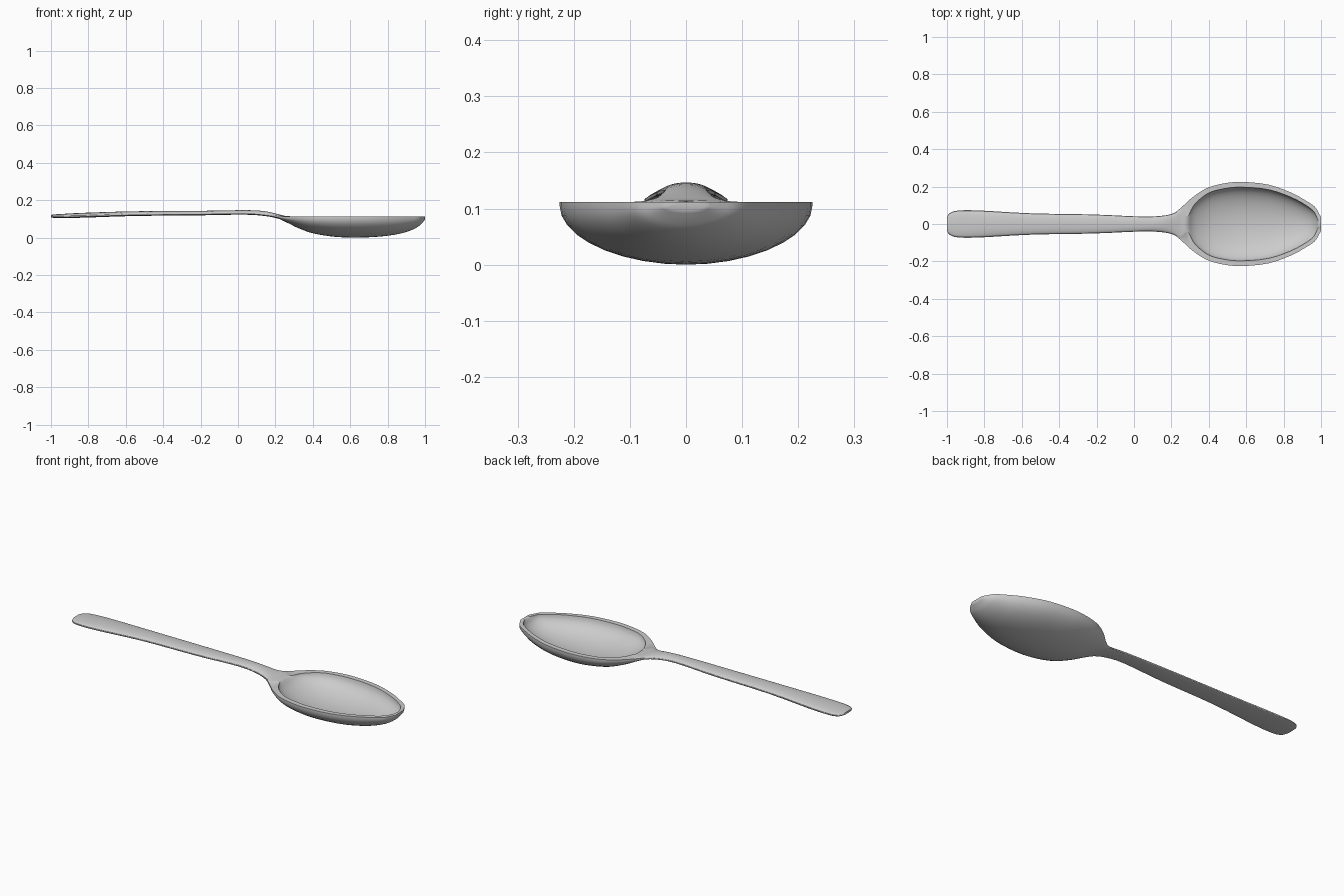
import bpy, bmesh, math

if "Cube" in bpy.data.objects:
    bpy.data.objects.remove(bpy.data.objects["Cube"])

# Stations along the spoon:
# x, half width, edge z, bottom centre z, top centre z, inner width ratio
STATIONS = [
    (-1.00, .035, .116, .109, .121, .95),
    (-.985, .058, .115, .106, .124, .95),
    (-.94, .072, .116, .105, .127, .96),
    (-.82, .072, .119, .107, .133, .96),
    (-.55, .057, .127, .116, .141, .96),
    (-.22, .051, .130, .119, .143, .96),
    (.03, .040, .134, .123, .147, .96),
    (.14, .043, .126, .116, .142, .96),
    (.21, .057, .117, .103, .127, .95),
    (.25, .086, .113, .086, .117, .85),
    (.285, .118, .112, .069, .112, .35),
    (.32, .148, .112, .052, .080, .68),
    (.39, .192, .112, .026, .047, .84),
    (.48, .217, .112, .009, .027, .87),
    (.58, .225, .112, .001, .018, .875),
    (.72, .210, .112, .003, .020, .875),
    (.84, .168, .112, .016, .033, .85),
    (.92, .124, .112, .037, .053, .80),
    (.965, .094, .112, .060, .080, .66),
    (.985, .064, .112, .078, .111, .30),
    (1.00, .036, .112, .097, .112, .30),
]
STEPS = 3      # smooth steps between stations
HALF = 9       # points per half cross-section
LIP = .008     # thickness of the rim edge


def catmull(a, b, c, d, t):
    return [.5 * (2 * q + (r - p) * t + (2 * p - 5 * q + 4 * r - s) * t * t
                  + (3 * q - p - 3 * r + s) * t ** 3)
            for p, q, r, s in zip(a, b, c, d)]


def smooth_stations(rows):
    out = []
    n = len(rows)
    for i in range(n - 1):
        quad = rows[max(i - 1, 0)], rows[i], rows[i + 1], rows[min(i + 2, n - 1)]
        out += [catmull(*quad, k / STEPS) for k in range(STEPS)]
    return out + [list(rows[-1])]


def section(x, w, ze, zb, zt, ratio):
    """Closed ring: rounded underside, thin edge, rim and hollow or domed top."""
    angles = [math.pi * k / (2 * HALF) for k in range(2 * HALF + 1)]
    lip = min(LIP, (ze - zb) * .5)
    under = [(x, -w * math.cos(a), ze - lip - (ze - lip - zb) * math.sin(a) ** 1.05)
             for a in angles]
    top = [(x, w * ratio * math.cos(a), ze + (zt - ze) * math.sin(a))
           for a in angles]
    return under + [(x, w, ze)] + top + [(x, -w, ze)]


# Spoon: bowl and handle lofted as one skin
bm = bmesh.new()
rings = [[bm.verts.new(p) for p in section(*s)] for s in smooth_stations(STATIONS)]
for a, b in zip(rings, rings[1:]):
    for i in range(len(a)):
        j = (i + 1) % len(a)
        bm.faces.new((a[i], a[j], b[j], b[i]))
bm.faces.new(rings[0])
bm.faces.new(rings[-1][::-1])
bmesh.ops.recalc_face_normals(bm, faces=bm.faces)
low = min(v.co.z for v in bm.verts)
bmesh.ops.translate(bm, verts=bm.verts, vec=(0, 0, -low))

mesh = bpy.data.meshes.new("spoon")
bm.to_mesh(mesh)
bm.free()
spoon = bpy.data.objects.new("spoon", mesh)
bpy.context.collection.objects.link(spoon)
bpy.context.view_layer.objects.active = spoon
spoon.select_set(True)
bpy.ops.object.shade_smooth_by_angle(angle=math.radians(50))
